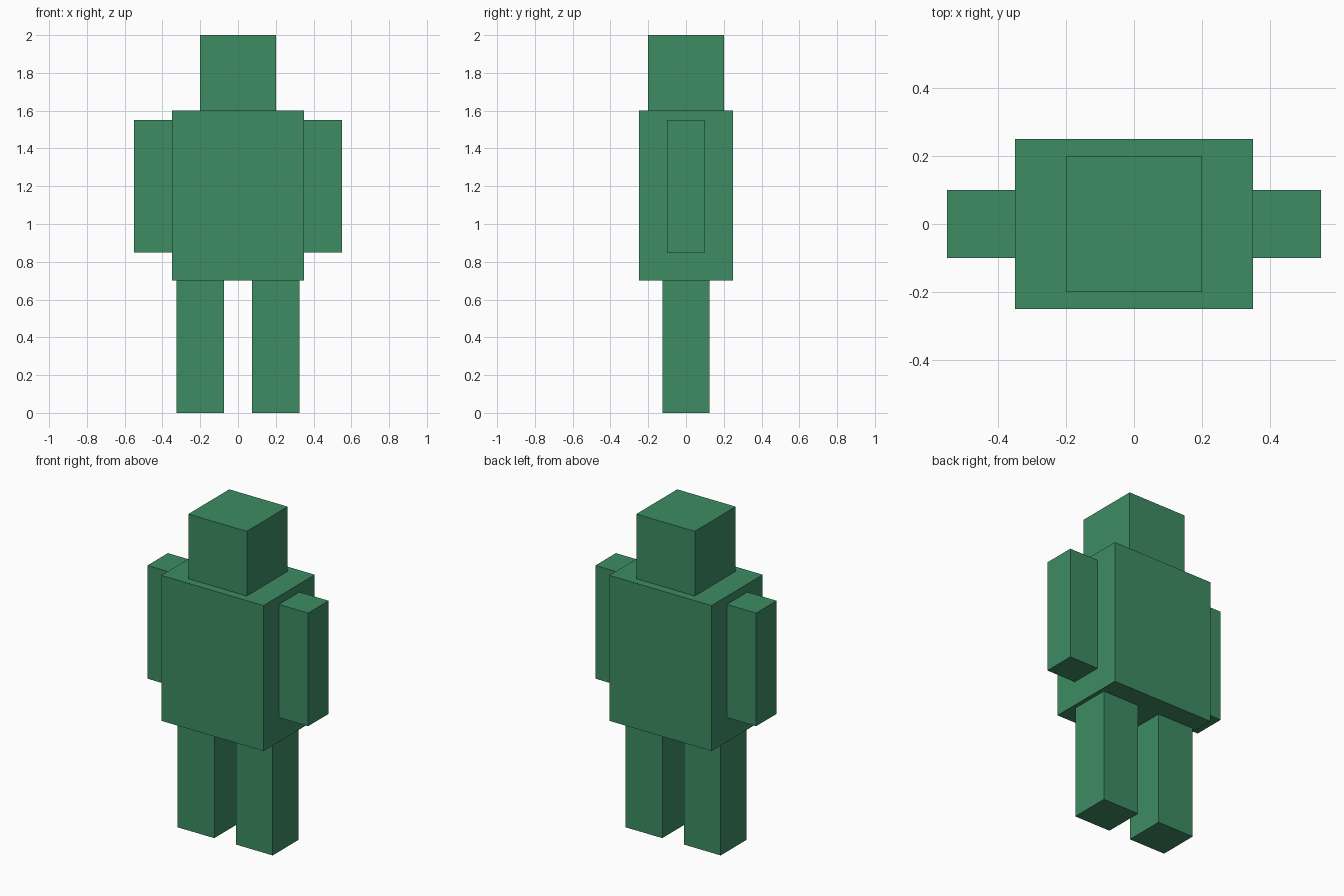
import bpy

if "Cube" in bpy.data.objects:
    bpy.data.objects.remove(bpy.data.objects["Cube"])

green = bpy.data.materials.new("green")
green.diffuse_color = (0.047, 0.262, 0.125, 1.0)
green.use_nodes = True
green.node_tree.nodes["Principled BSDF"].inputs["Base Color"].default_value = green.diffuse_color


def box(name, center, size):
    """Add a box with its scale applied."""
    bpy.ops.mesh.primitive_cube_add(size=1, location=center)
    obj = bpy.context.object
    obj.name = name
    obj.scale = size
    bpy.ops.object.transform_apply(location=False, rotation=False, scale=True)
    obj.data.materials.append(green)
    return obj


# Head and torso
box("head", (0, 0, 1.8), (0.4, 0.4, 0.4))
box("torso", (0, 0, 1.15), (0.7, 0.5, 0.9))

# Arms and legs, one of each per side
for side, sign in (("left", 1), ("right", -1)):
    box(f"{side}_arm", (sign * 0.45, 0, 1.2), (0.2, 0.2, 0.7))
    box(f"{side}_leg", (sign * 0.2, 0, 0.35), (0.25, 0.25, 0.7))
